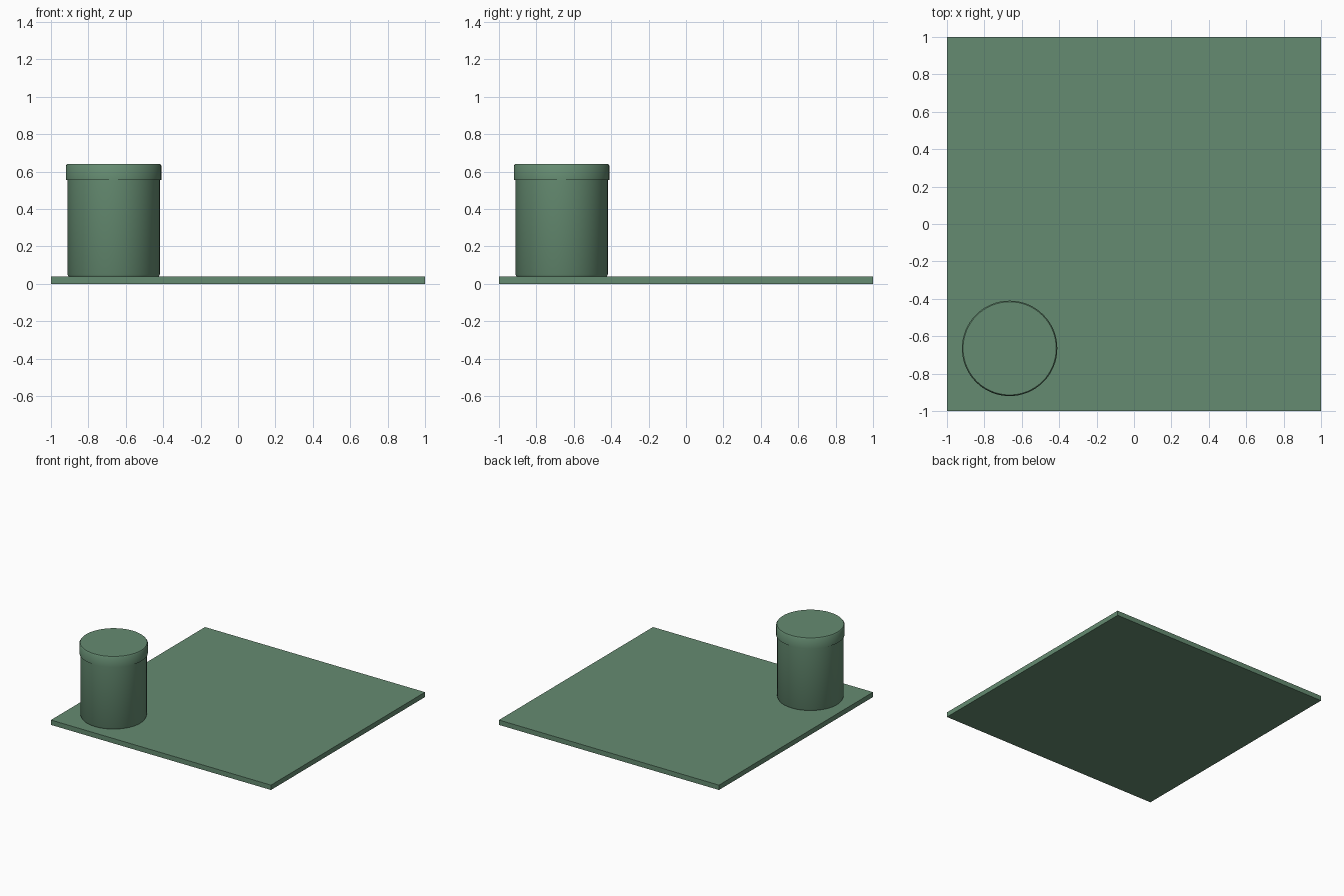
import bpy
import bmesh
from math import radians

default = bpy.data.objects.get("Cube")
if default:
    bpy.data.objects.remove(default, do_unlink=True)

# Single muted green for everything
green = bpy.data.materials.new("muted green")
green.use_nodes = True
colour = (0.13, 0.26, 0.165, 1)
green.diffuse_color = colour
green.node_tree.nodes["Principled BSDF"].inputs["Base Color"].default_value = colour

JAR_X, JAR_Y = -0.665, -0.665


def finish(obj, name):
    obj.name = name
    obj.data.materials.append(green)
    return obj


def turned_part(name, profile, segments=64):
    """Solid of revolution from (radius, height) points, capped at both ends."""
    bm = bmesh.new()
    rings = []
    for radius, height in profile:
        ring = bmesh.ops.create_circle(bm, segments=segments, radius=radius)["verts"]
        for v in ring:
            v.co.z = height
        rings.append(ring)
    for low, high in zip(rings, rings[1:]):
        for i in range(segments):
            j = (i + 1) % segments
            bm.faces.new((low[i], low[j], high[j], high[i]))
    bm.faces.new(rings[0])
    bm.faces.new(rings[-1])
    bmesh.ops.recalc_face_normals(bm, faces=bm.faces)
    mesh = bpy.data.meshes.new(name)
    bm.to_mesh(mesh)
    bm.free()
    obj = bpy.data.objects.new(name, mesh)
    bpy.context.collection.objects.link(obj)
    obj.location = (JAR_X, JAR_Y, 0)
    bpy.ops.object.select_all(action="DESELECT")
    obj.select_set(True)
    bpy.context.view_layer.objects.active = obj
    bpy.ops.object.shade_smooth_by_angle(angle=radians(50))
    return finish(obj, name)


# Thin square base plate
bpy.ops.mesh.primitive_cube_add(size=1, location=(0, 0, 0.02))
plate = finish(bpy.context.object, "base_plate")
plate.scale = (2, 2, 0.04)

# Jar body with a slightly eased bottom edge
turned_part("jar_body", [(0.242, 0.04), (0.247, 0.05), (0.247, 0.56)])

# Lid overhanging the body, with an eased top edge
turned_part("jar_lid", [(0.255, 0.555), (0.255, 0.632), (0.249, 0.64)])
